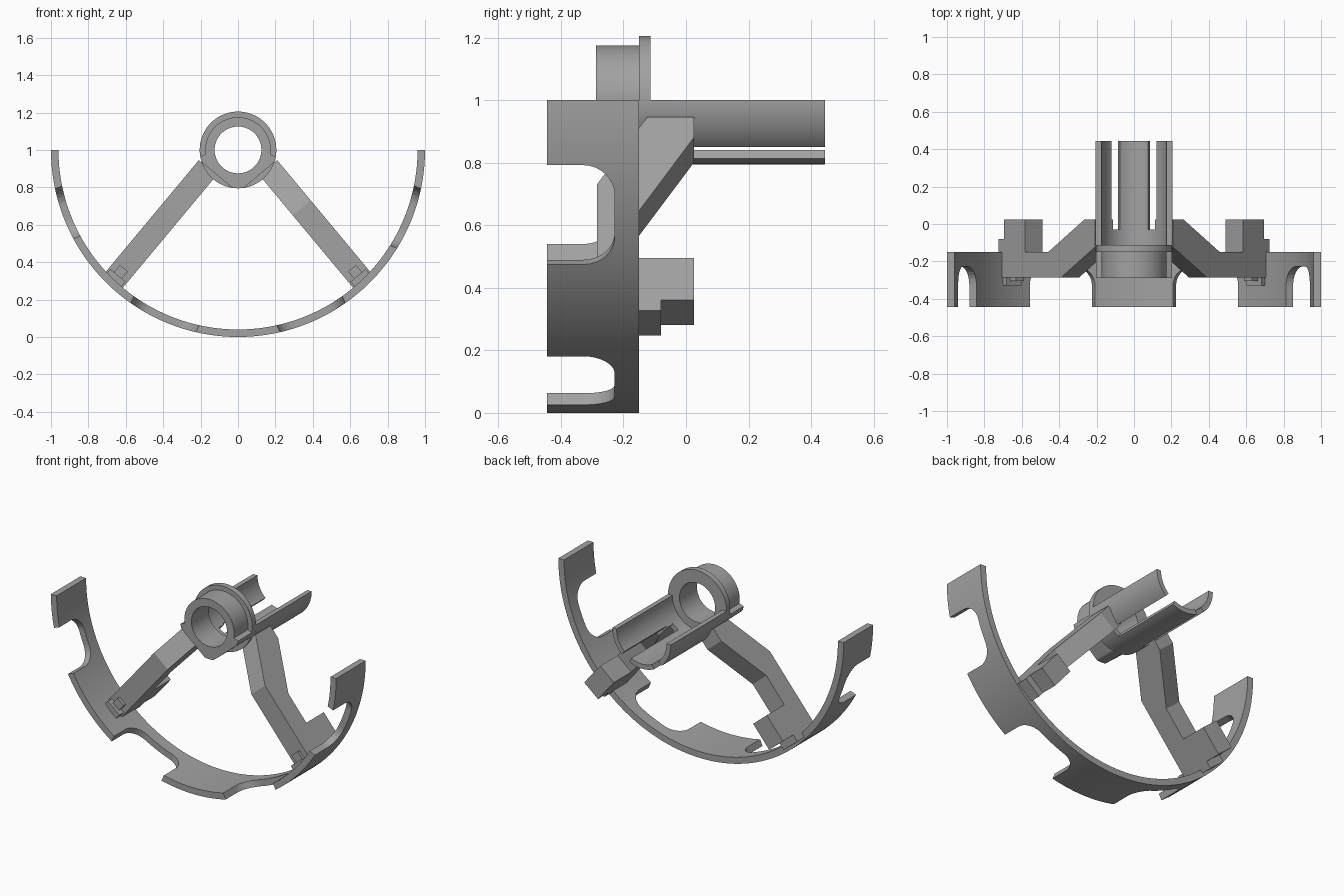
import bpy, bmesh
from math import sin, cos, radians, pi
from mathutils import Vector

if "Cube" in bpy.data.objects:
    bpy.data.objects.remove(bpy.data.objects["Cube"])

HUB_Z = 1.0
mat = bpy.data.materials.new("plain_grey")
mat.use_nodes = True
GREY = (0.36, 0.36, 0.36, 1)
mat.diffuse_color = GREY
mat.node_tree.nodes["Principled BSDF"].inputs["Base Color"].default_value = GREY


def finish(bm, name):
    bmesh.ops.recalc_face_normals(bm, faces=bm.faces[:])
    mesh = bpy.data.meshes.new(name)
    bm.to_mesh(mesh)
    bm.free()
    mesh.materials.append(mat)
    obj = bpy.data.objects.new(name, mesh)
    bpy.context.collection.objects.link(obj)
    return obj


def smooth(obj):
    bpy.ops.object.select_all(action="DESELECT")
    obj.select_set(True)
    bpy.context.view_layer.objects.active = obj
    bpy.ops.object.shade_smooth_by_angle(angle=radians(30))


def prism(name, outline, lo, hi, place):
    """Extrude a 2D outline from lo to hi; place(a, b, h) gives the 3D point."""
    bm = bmesh.new()
    low, high = [[bm.verts.new(place(a, b, h)) for a, b in outline] for h in (lo, hi)]
    bm.faces.new(low)
    bm.faces.new(high[::-1])
    n = len(outline)
    for i in range(n):
        j = (i + 1) % n
        bm.faces.new((low[i], low[j], high[j], high[i]))
    return finish(bm, name)


def ring(name, inner, outer, start, end, y0, y1, steps):
    """Ring or arc about the hub axis; outer is a radius or a function of angle."""
    bm = bmesh.new()
    closed = end - start == 360
    loops = []
    for i in range(steps if closed else steps + 1):
        a = start + (end - start) * i / steps
        out = outer(a) if callable(outer) else outer
        loops.append([bm.verts.new((r * cos(radians(a)), y, HUB_Z + r * sin(radians(a))))
                      for r, y in ((inner, y0), (out, y0), (out, y1), (inner, y1))])
    for i in range(steps):
        p, q = loops[i], loops[(i + 1) % len(loops)]
        for k in range(4):
            m = (k + 1) % 4
            bm.faces.new((p[k], p[m], q[m], q[k]))
    if not closed:
        bm.faces.new(loops[0])
        bm.faces.new(loops[-1])
    obj = finish(bm, name)
    smooth(obj)
    return obj


# Half-round rim with rounded bays cut from the front edge
FRONT, BACK, BAY = -0.445, -0.15, -0.228
rim = ring("rim", 0.96, 1.0, 180, 360, FRONT, BACK, 96)
cutters = []
for a0, a1 in ((192, 208.3), (235, 257), (283, 305), (328.3, 348)):
    mid, half = radians((a0 + a1) / 2), sin(radians(a1 - a0) / 2)
    fillet = 0.1
    outline = [(-half, FRONT - 0.1)]
    for side in (-1, 1):
        for i in range(9):
            t = pi / 2 * (i if side < 0 else 8 - i) / 8
            outline.append((side * (half - fillet + fillet * cos(t)), BAY - fillet + fillet * sin(t)))
    outline.append((half, FRONT - 0.1))

    def place(t, y, r, m=mid):
        return Vector((r * cos(m) - t * sin(m), y, HUB_Z + r * sin(m) + t * cos(m)))

    cutter = prism("bay_cutter", outline, 0.85, 1.1, place)
    cutter.hide_render = True
    cut = rim.modifiers.new("bay", "BOOLEAN")
    cut.operation, cut.solver, cut.object = "DIFFERENCE", "EXACT", cutter
    cutters.append(cutter)
bpy.context.view_layer.update()
carved = bpy.data.meshes.new_from_object(rim.evaluated_get(bpy.context.evaluated_depsgraph_get()))
rim.modifiers.clear()
rim.data = carved
for cutter in cutters:
    bpy.data.objects.remove(cutter)
smooth(rim)


# Hub: front collar with flats facing the arms, flange, slotted half sleeve
def collar_radius(a):
    if -170 <= a <= -10:
        nearest = -50 if a > -90 else -130
        return min(0.205, 0.175 / cos(radians(a - nearest)))
    return 0.175


ring("hub_collar", 0.125, collar_radius, -180, 180, -0.288, BACK, 180)
ring("hub_flange", 0.125, 0.205, 0, 360, BACK, -0.113, 72)
ring("sleeve_base", 0.175, 0.205, 180, 360, -0.113, -0.03, 48)
for name, a0, a1 in (("right_sleeve_finger", 180, 227), ("bottom_sleeve_finger", 245, 295),
                     ("left_sleeve_finger", 313, 360)):
    ring(name, 0.175, 0.205, a0, a1, -0.03, 0.445, 20)

# Cranked arms with foot blocks: s runs outward along the arm, w across it
WIDTH = 0.125
ARM = [(0.015, 0.025), (0.1, 0.025), (0.404, BACK), (0.8, BACK),
       (0.8, -0.285), (0.295, -0.285), (0.015, -0.124)]


def box(s0, s1, y0, y1):
    return [(s0, y0), (s1, y0), (s1, y1), (s0, y1)]


for side, word in ((1, "left"), (-1, "right")):
    def on_arm(s, y, w, side=side):
        c, d = cos(radians(50.2)), sin(radians(50.2))
        return Vector((side * (0.2 + c * s - d * w), y, 0.957 - d * s - c * w))

    prism(word + "_arm", ARM, 0, WIDTH, on_arm)
    prism(word + "_foot_block", box(0.6, 0.775, BACK - 0.02, 0.025), 0, WIDTH, on_arm)
    prism(word + "_foot_tongue", box(0.7, 0.82, BACK, -0.08), 0, WIDTH, on_arm)
    prism(word + "_foot_lip", box(0.765, 0.8, -0.33, -0.28), 0.01, WIDTH - 0.01, on_arm)
    prism(word + "_foot_step", box(0.715, 0.77, -0.305, -0.28), 0.035, WIDTH - 0.035, on_arm)
